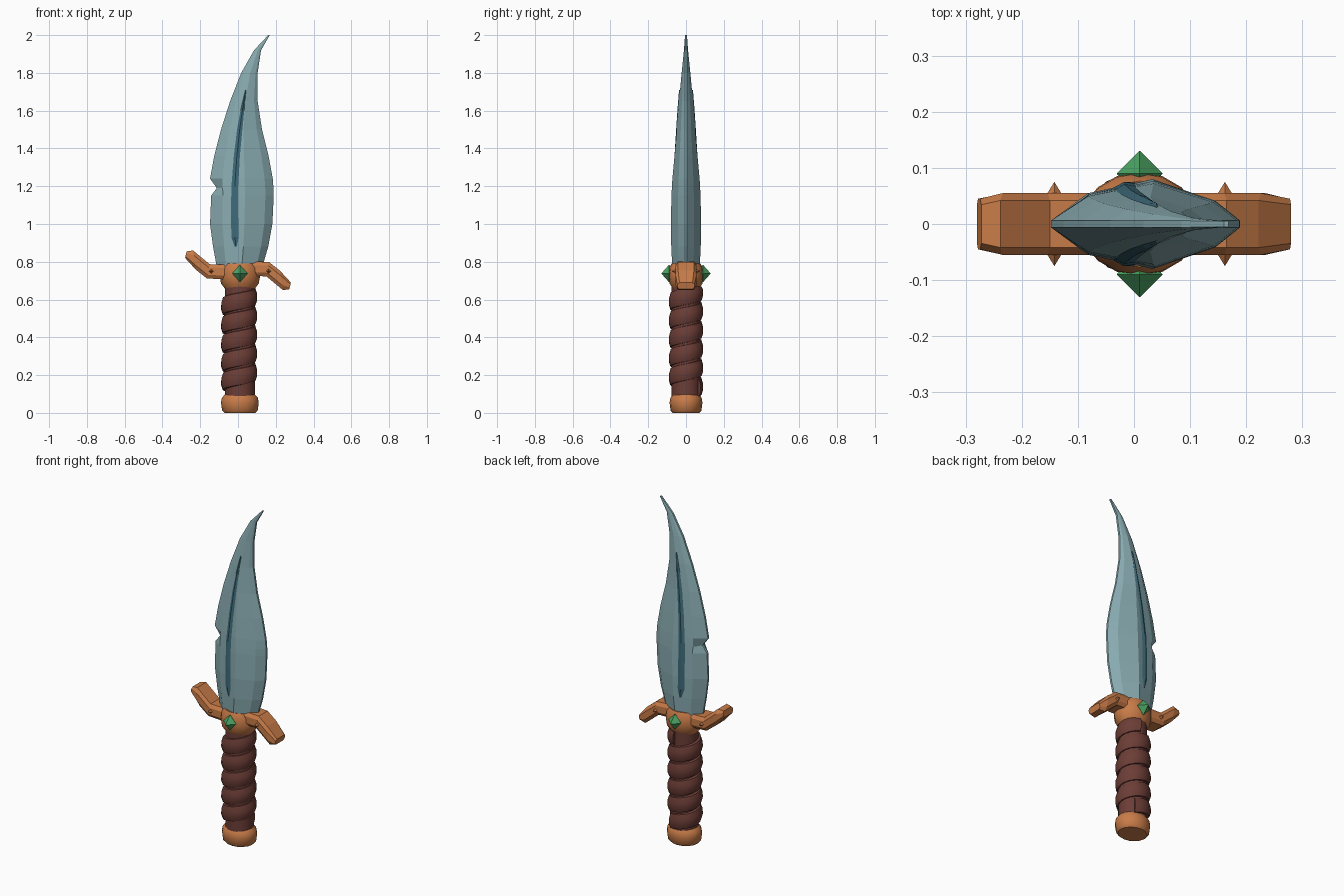
import bpy, bmesh, math
from mathutils import Matrix, Vector

cube = bpy.data.objects.get("Cube")
if cube:
    bpy.data.objects.remove(cube, do_unlink=True)

CX = 0.01  # grip axis


def material(name, rgb):
    m = bpy.data.materials.new(name)
    m.use_nodes = True
    m.diffuse_color = (*rgb, 1)
    bsdf = next(n for n in m.node_tree.nodes if n.type == "BSDF_PRINCIPLED")
    bsdf.inputs["Base Color"].default_value = (*rgb, 1)
    return m


steel = material("pale teal steel", (0.25, 0.41, 0.44))
dark_steel = material("dark teal steel", (0.05, 0.15, 0.20))
copper = material("copper", (0.58, 0.20, 0.065))
leather = material("brown leather", (0.15, 0.047, 0.037))
emerald = material("green gem", (0.07, 0.36, 0.12))


def finish(name, bm, mat, smooth=None):
    bmesh.ops.recalc_face_normals(bm, faces=bm.faces)
    mesh = bpy.data.meshes.new(name)
    bm.to_mesh(mesh)
    bm.free()
    mesh.materials.append(mat)
    ob = bpy.data.objects.new(name, mesh)
    bpy.context.collection.objects.link(ob)
    if smooth:
        bpy.ops.object.select_all(action="DESELECT")
        ob.select_set(True)
        bpy.context.view_layer.objects.active = ob
        bpy.ops.object.shade_smooth_by_angle(angle=math.radians(smooth))
    return ob


def loft(name, rings, mat, smooth=None):
    """Skin a list of closed rings and cap both ends."""
    bm = bmesh.new()
    rows = [[bm.verts.new(p) for p in ring] for ring in rings]
    n = len(rows[0])
    for a, b in zip(rows, rows[1:]):
        for i in range(n):
            j = (i + 1) % n
            bm.faces.new((a[i], a[j], b[j], b[i]))
    bm.faces.new(rows[0])
    bm.faces.new(rows[-1])
    return finish(name, bm, mat, smooth)


def turned(name, profile, mat, sides, flat=0.87, smooth=40):
    """Lathe (radius, z) points into an oval solid."""
    angles = [math.tau * i / sides for i in range(sides)]
    rings = [[(CX + r * math.cos(a), flat * r * math.sin(a), z) for a in angles]
             for r, z in profile]
    return loft(name, rings, mat, smooth)


# Blade: height, left edge, right edge, half thickness, notch depth
stations = [
    (0.76, -0.11, 0.125, 0.072, 0), (0.88, -0.132, 0.16, 0.078, 0),
    (1.0, -0.148, 0.182, 0.08, 0), (1.15, -0.148, 0.189, 0.077, 0.006),
    (1.19, -0.148, 0.188, 0.075, 0.036), (1.24, -0.148, 0.184, 0.072, 0),
    (1.36, -0.126, 0.162, 0.061, 0), (1.5, -0.09, 0.127, 0.049, 0),
    (1.65, -0.042, 0.104, 0.037, 0), (1.8, 0.017, 0.104, 0.023, 0),
    (1.92, 0.085, 0.122, 0.011, 0), (2.0, 0.16, 0.168, 0.005, 0),
]
section = [(0, 0), (0.2, 0.66), (0.55, 1), (0.87, 0.5), (1, 0)]


def mix(rows, t):
    """Linear lookup in rows keyed by their first value."""
    for a, b in zip(rows, rows[1:]):
        if t <= b[0]:
            k = (t - a[0]) / (b[0] - a[0])
            return [p + (q - p) * k for p, q in zip(a, b)]
    return list(rows[-1])


rings = []
for z, left, right, half, notch in stations:
    edge = min(0.006, half)
    side = []
    for u, t in section:
        x = left + (right - left) * u + (notch if u == 0 else 0)
        side.append((x, edge + (half - edge) * t))
    rings.append([(x, -y, z) for x, y in side] + [(x, y, z) for x, y in reversed(side)])
loft("blade", rings, steel)

# Dark ridge lying on each blade face: height, centre, half width
ridge = [(0.88, -0.012, 0.006), (0.93, -0.016, 0.019), (1.05, -0.018, 0.019),
         (1.2, -0.017, 0.018), (1.36, -0.006, 0.016), (1.5, 0.009, 0.014),
         (1.6, 0.023, 0.01), (1.71, 0.041, 0.002)]


def surface(x, z):
    _, left, right, half, _ = mix(stations, z)
    return 0.006 + (half - 0.006) * mix(section, (x - left) / (right - left))[1]


for side, label in ((-1, "front"), (1, "back")):
    rings = []
    for z, x, w in ridge:
        rings.append([(x + dx, side * (surface(x + dx, z) + lift), z)
                      for dx, lift in ((-w, 0.001), (0, 0.007), (w, 0.001), (0, -0.002))])
    loft(label + "_blade_ridge", rings, dark_steel)

# Grip core with a spiral leather wrap
turned("grip_core", [(0.079, 0.08), (0.079, 0.67)], leather, 16, 0.96)
PITCH, STEPS = 0.1, 16
strap = [(0.066, -0.05), (0.088, -0.046), (0.097, -0.02), (0.096, 0.012),
         (0.087, 0.04), (0.066, 0.048)]
rings = []
for i in range(int(5.1 * STEPS) + 1):
    a = math.tau * i / STEPS + 1.0
    z = 0.135 + PITCH * i / STEPS
    rings.append([(CX - 0.004 + r * math.cos(a), 0.95 * r * math.sin(a),
                   min(max(z + dz, 0.085), 0.67)) for r, dz in strap])
loft("grip_wrap", rings, leather, 45)

# Pommel and guard collar
turned("pommel", [(0.082, 0), (0.094, 0.012), (0.1, 0.055), (0.095, 0.08), (0.08, 0.097)],
       copper, 16)
turned("guard_collar", [(0.075, 0.652), (0.1, 0.685), (0.106, 0.72), (0.104, 0.765),
                        (0.088, 0.792)], copper, 16)

# Guard arms: (top x, z), (bottom x, z), width factor; second arm is a half turn
arm = [((-0.04, 0.785), (-0.04, 0.705), 1), ((-0.15, 0.787), (-0.165, 0.712), 1),
       ((-0.238, 0.86), (-0.222, 0.757), 1), ((-0.272, 0.855), (-0.28, 0.82), 0.82)]
chamfer = [(0, 0.042), (0.25, 0.055), (0.75, 0.055), (1, 0.042)]
for turn, label in ((1, "right"), (-1, "left")):
    rings = []
    for top, bottom, k in arm:
        half = []
        for t, y in chamfer:
            p = Vector(bottom).lerp(Vector(top), t)
            half.append((turn * p.x, y * k, 0.755 + turn * (p.y - 0.755)))
        rings.append(half + [(x, -y, z) for x, y, z in reversed(half)])
    loft(label + "_guard_arm", rings, copper)

# Pointed studs on the arms and gems on the collar, front and back
for side, label in ((-1, "front"), (1, "back")):
    for sx, hand in ((-1, "right"), (1, "left")):
        bm = bmesh.new()
        place = Matrix.Translation((CX + sx * 0.152, side * 0.062, 0.75)) \
            @ Matrix.Rotation(-side * math.pi / 2, 4, "X")
        bmesh.ops.create_cone(bm, cap_ends=True, segments=4, radius1=0.016,
                              radius2=0, depth=0.026, matrix=place)
        finish(f"{label}_{hand}_stud", bm, copper)
    corners = [(0.041, 0), (0, 0.046), (-0.041, 0), (0, -0.046)]
    rings = [[(CX + x * k, side * y, 0.738 + z * k) for x, z in corners]
             for k, y in ((0.6, 0.07), (1, 0.09), (0.02, 0.13))]
    loft(label + "_gem", rings, emerald)
